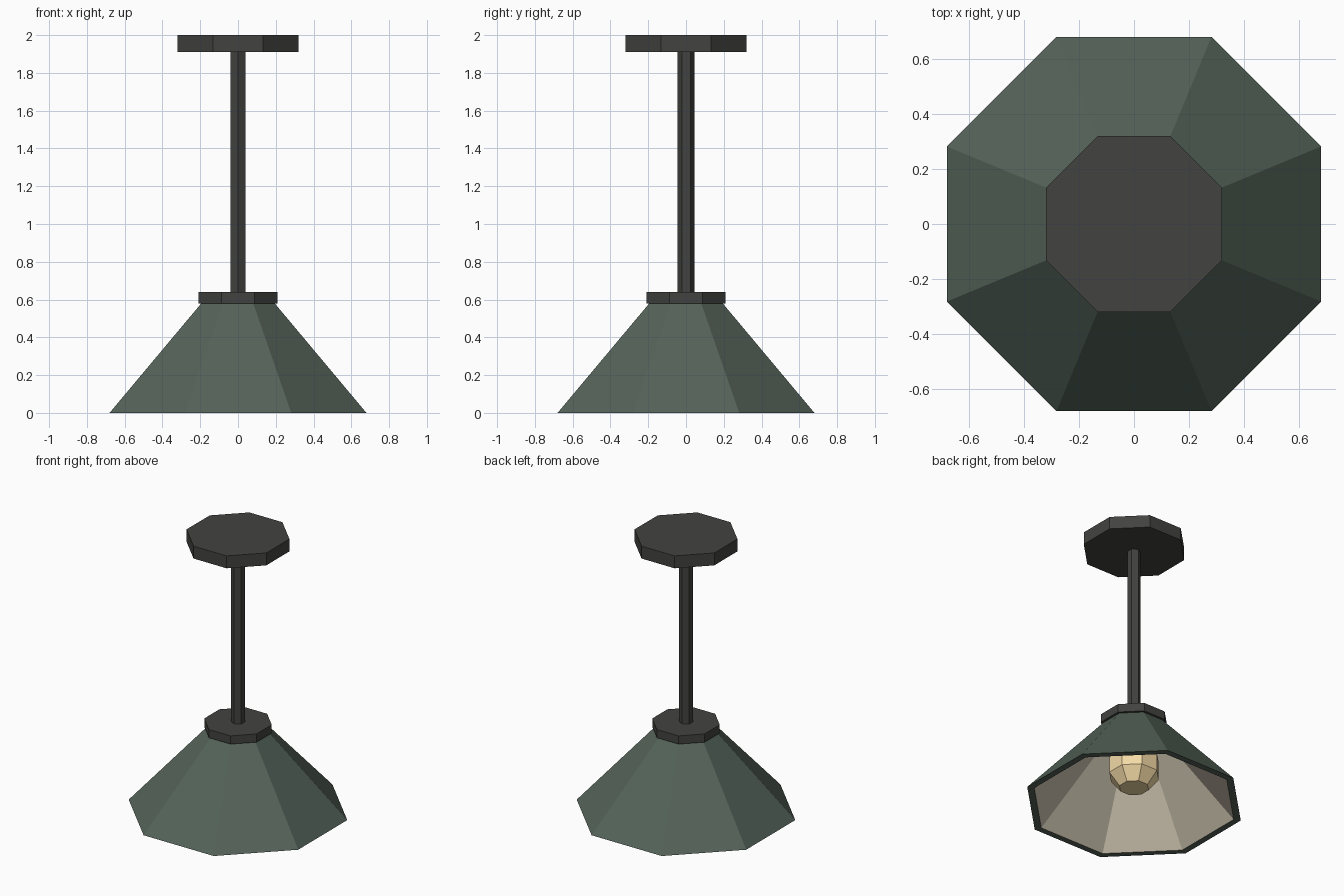
import bpy, bmesh, math

if "Cube" in bpy.data.objects:
    bpy.data.objects.remove(bpy.data.objects["Cube"])


def material(name, rgb):
    m = bpy.data.materials.new(name)
    m.diffuse_color = (*rgb, 1)
    m.use_nodes = True
    m.node_tree.nodes["Principled BSDF"].inputs["Base Color"].default_value = m.diffuse_color
    return m


def lathe(name, profile, mats, sides=8, start=22.5, inner_bands=()):
    """Faceted solid from (apothem-or-radius, z) rings, capped at both ends."""
    bm = bmesh.new()
    rings = []
    for r, z in profile:
        angles = [math.radians(start + 360 * i / sides) for i in range(sides)]
        rings.append([bm.verts.new((r * math.cos(a), r * math.sin(a), z)) for a in angles])
    for band, (a, b) in enumerate(zip(rings, rings[1:])):
        for i in range(sides):
            j = (i + 1) % sides
            f = bm.faces.new((a[i], a[j], b[j], b[i]))
            f.material_index = 1 if band in inner_bands else 0
    bm.faces.new(rings[0])
    end = bm.faces.new(rings[-1])
    end.material_index = 1 if inner_bands else 0
    bmesh.ops.recalc_face_normals(bm, faces=bm.faces)
    mesh = bpy.data.meshes.new(name)
    bm.to_mesh(mesh)
    bm.free()
    for m in mats:
        mesh.materials.append(m)
    obj = bpy.data.objects.new(name, mesh)
    bpy.context.collection.objects.link(obj)
    return obj


K = 1 / math.cos(math.pi / 8)  # octagon half-width to corner radius

metal = material("dark_metal", (0.055, 0.055, 0.052))
green = material("green_enamel", (0.09, 0.125, 0.10))
cream = material("cream_lining", (0.62, 0.56, 0.44))
glow = material("warm_bulb", (0.90, 0.70, 0.38))

# Ceiling plate, rod and collar
lathe("ceiling_plate", [(0.32 * K, 1.91), (0.32 * K, 2.0)], [metal])
lathe("rod", [(0.045, 0.62), (0.045, 1.93)], [metal], sides=6, start=90)
lathe("collar", [(0.21 * K, 0.58), (0.21 * K, 0.64)], [metal])

# Hollow shade: outer wall, flat rim, cream inner wall
lathe("shade", [(0.19 * K, 0.585), (0.68 * K, 0), (0.635 * K, 0), (0.165 * K, 0.56)],
      [green, cream], inner_bands=(2,))

# Bulb and its socket under the collar
lathe("bulb", [(0.10, 0.12), (0.17, 0.21), (0.17, 0.34), (0.10, 0.43)], [glow])
lathe("socket", [(0.08, 0.41), (0.08, 0.57)], [metal])
